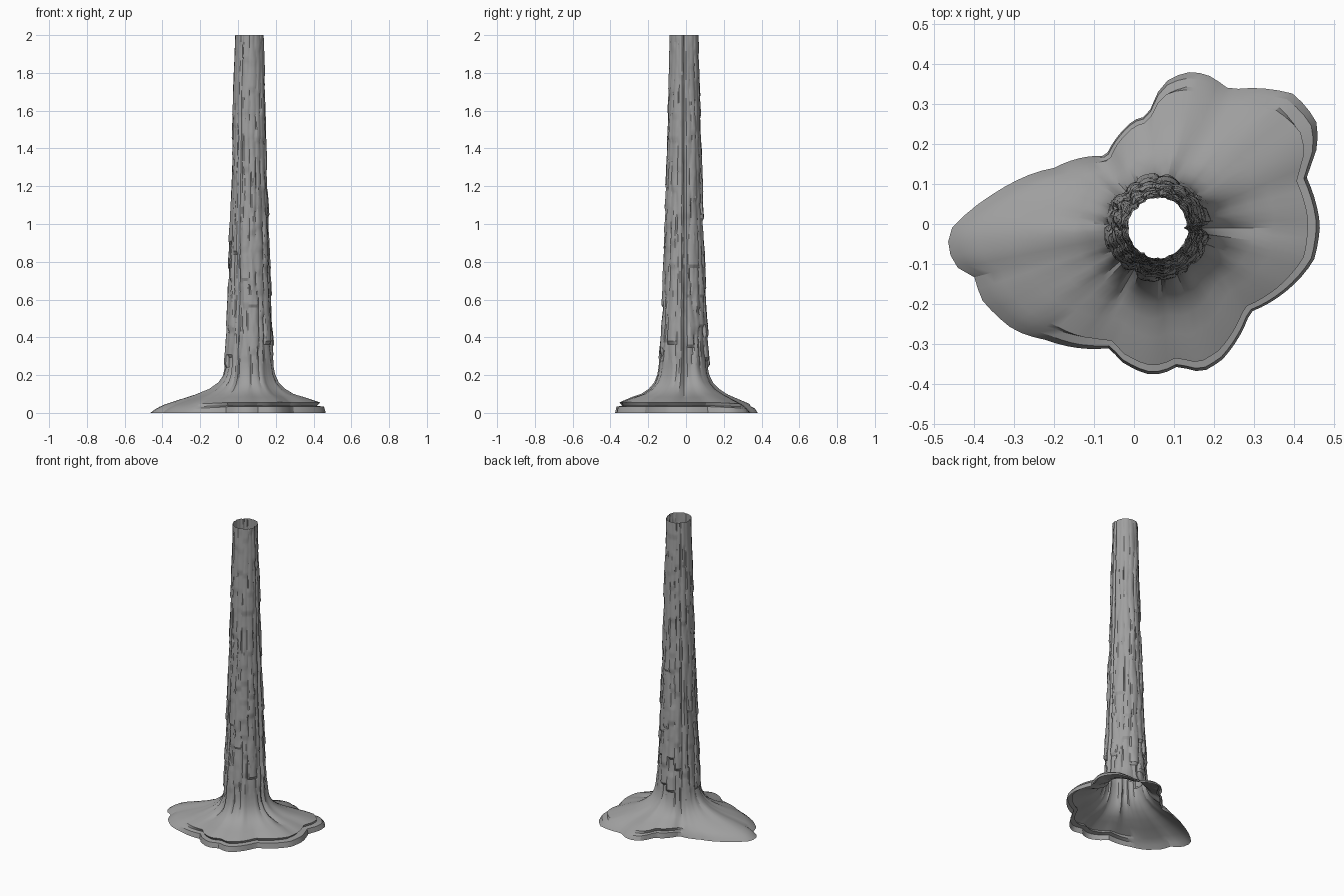
import bpy
import bmesh
import math
import random
from mathutils import Vector, noise

if "Cube" in bpy.data.objects:
    bpy.data.objects.remove(bpy.data.objects["Cube"], do_unlink=True)

random.seed(4)
SIDES = 96
COLUMNS = 16
TRUNK_RINGS = 100
FLARE_TOP = 0.24
CENTRE = Vector((0.06, -0.01))

# Ground outline of the spreading roots, in hundredths
OUTLINE = [(46.5, 0), (43, 12), (46, 20), (45.5, 26), (40, 32.5), (30, 34), (24, 33.5),
           (18, 37.5), (14, 38), (9, 36.5), (6, 33), (3.5, 27), (0, 26), (-7, 17),
           (-20, 14), (-31, 10), (-36, 7), (-45.5, -1), (-46.8, -6), (-44, -11),
           (-40, -13), (-38, -19), (-30, -26.5), (-22, -29), (-6, -31), (-3, -34.5),
           (3, -37.5), (7, -37.5), (11, -35.5), (17, -37), (22, -34), (29, -22),
           (42, -13), (45, -9)]

# Trunk radius by height
TRUNK = [(0.2, 0.132), (0.6, 0.114), (1.2, 0.096), (2, 0.075)]

# Flare rings (spread, height), plain and with an overhanging ledge
SMOOTH = [(1, 0), (0.93, 0.02), (0.87, 0.033), (0.8, 0.045), (0.6, 0.07),
          (0.4, 0.095), (0.22, 0.125), (0.1, 0.16), (0.03, 0.2)]
LEDGE = [(1, 0), (0.97, 0.033), (0.84, 0.038), (0.9, 0.056), (0.6, 0.085),
         (0.4, 0.1), (0.22, 0.128), (0.1, 0.16), (0.03, 0.2)]


def lerp(a, b, t):
    return a + (b - a) * t


def sample(table, x):
    """Piecewise linear lookup in a sorted table."""
    for (x0, y0), (x1, y1) in zip(table, table[1:]):
        if x <= x1:
            return lerp(y0, y1, max(0, (x - x0) / (x1 - x0)))
    return table[-1][1]


def angle_gap(a, b):
    return abs((a - b + math.pi) % math.tau - math.pi)


# Outline turned into radius by angle, repeated at both ends so it wraps
polar = []
for px, py in OUTLINE:
    d = Vector((px, py)) / 100 - CENTRE
    polar.append((math.atan2(d.y, d.x) % math.tau, d.length))
polar.sort()
first, last = polar[0], polar[-1]
polar = [(last[0] - math.tau, last[1])] + polar + [(first[0] + math.tau, first[1])]

plate_length = [random.uniform(0.1, 0.26) for _ in range(COLUMNS)]
plate_shift = [random.uniform(0, 9) for _ in range(COLUMNS)]


def crease(a):
    """Long vertical splits in the bark."""
    return sum(depth * math.exp(-(angle_gap(a, math.radians(at)) / 0.07) ** 2)
               for at, depth in ((0, 0.022), (-120, 0.014), (135, 0.01)))


def bark(a, z):
    """Offset of the overlapping bark plates."""
    u = a / math.tau * COLUMNS
    u += 0.5 * noise.noise(Vector((2 * math.cos(a), 2 * math.sin(a), 3 * z)))
    col = math.floor(u) % COLUMNS
    f = u - math.floor(u)
    v = z / plate_length[col] + plate_shift[col]
    row = math.floor(v)
    lift = (math.sin(col * 12.9 + row * 78.2) * 437) % 1
    relief = 0.01 * (math.sqrt(math.sin(math.pi * f)) - 0.8)
    relief += 0.014 * (lift - 0.5) + 0.006 * (0.5 - (v - row))
    rough = 0.004 * noise.noise(Vector((9 * math.cos(a), 9 * math.sin(a), 14 * z)))
    fade = lerp(1, 0.3, min(1, z / 1.9))
    return (relief + rough - crease(a)) * fade


def trunk_radius(a, z):
    return sample(TRUNK, z) + bark(a, z)


def ledge_weight(a):
    front_right = 1.6 * math.cos(a + math.radians(45)) + 0.3
    back = 1.2 * math.exp(-(angle_gap(a, math.radians(105)) / 0.4) ** 2)
    return min(1, max(0, front_right, back))


def flare_point(a, i):
    w = ledge_weight(a)
    t = lerp(SMOOTH[i][0], LEDGE[i][0], w)
    z = lerp(SMOOTH[i][1], LEDGE[i][1], w)
    inner = trunk_radius(a, FLARE_TOP)
    r = lerp(inner, sample(polar, a), t)
    # Shallow folds running down the roots
    if 0 < i:
        z += 0.012 * (1 - t) * noise.noise(Vector((4 * math.cos(a), 4 * math.sin(a), t)))
        z -= 0.5 * crease(a) * (1 - t)
    return r, z


bm = bmesh.new()


def add_ring(points):
    ring = []
    for a, (r, z) in points:
        ring.append(bm.verts.new((CENTRE.x + r * math.cos(a),
                                  CENTRE.y + r * math.sin(a), z)))
    return ring


angles = [math.tau * j / SIDES for j in range(SIDES)]

# Root flare, from the ground inward, then the trunk upward
rings = [add_ring([(a, flare_point(a, i)) for a in angles]) for i in range(len(SMOOTH))]
for k in range(TRUNK_RINGS + 1):
    z = lerp(FLARE_TOP, 2, k / TRUNK_RINGS)
    rings.append(add_ring([(a, (trunk_radius(a, z), z)) for a in angles]))

# Skin the rings, leaving both ends open
for low, high in zip(rings, rings[1:]):
    for j in range(SIDES):
        n = (j + 1) % SIDES
        bm.faces.new((low[j], low[n], high[n], high[j]))

mesh = bpy.data.meshes.new("tree_trunk")
bm.to_mesh(mesh)
bm.free()
trunk = bpy.data.objects.new("tree_trunk", mesh)
bpy.context.collection.objects.link(trunk)

# Grey bark
grey = (0.35, 0.35, 0.35, 1)
mat = bpy.data.materials.new("grey_bark")
mat.use_nodes = True
mat.diffuse_color = grey
for node in mat.node_tree.nodes:
    if node.type == "BSDF_PRINCIPLED":
        node.inputs["Base Color"].default_value = grey
mesh.materials.append(mat)

for ob in bpy.context.selected_objects:
    ob.select_set(False)
trunk.select_set(True)
bpy.context.view_layer.objects.active = trunk
bpy.ops.object.shade_smooth_by_angle(angle=math.radians(25))
